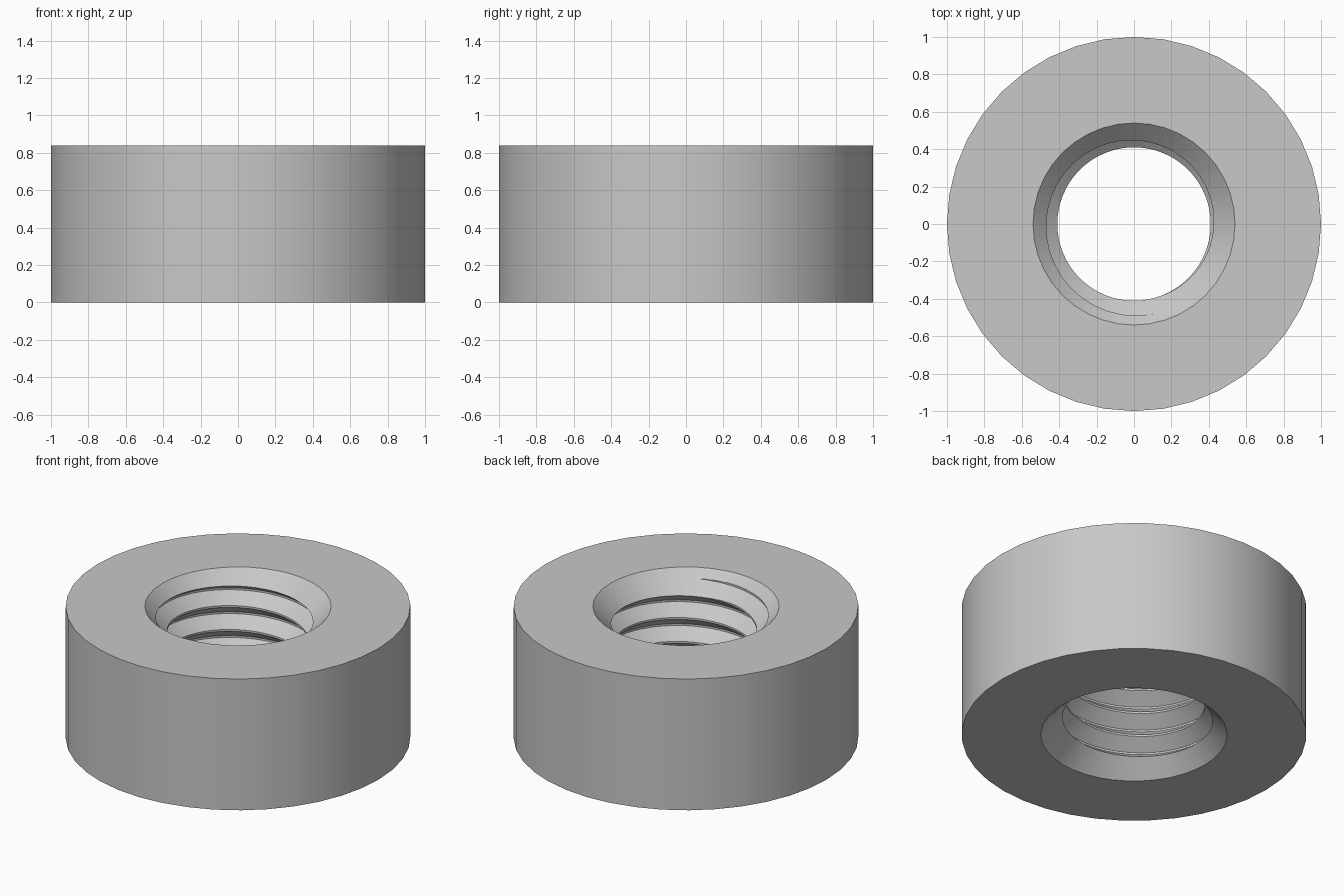
import bpy, bmesh, math
from mathutils import Vector

old = bpy.data.objects.get("Cube")
if old:
    bpy.data.objects.remove(old, do_unlink=True)

HEIGHT, OUTER, MOUTH, BORE = 0.84, 1.0, 0.54, 0.40
MAJOR, MINOR, PITCH, FLAT = 0.49, 0.41, 0.153, 0.012
SIDES, STEPS, TURNS = 40, 64, 8

steel = bpy.data.materials.new("light_grey_metal")
steel.use_nodes = True
grey = (0.58, 0.58, 0.58, 1)
steel.diffuse_color = grey
steel.node_tree.nodes["Principled BSDF"].inputs["Base Color"].default_value = grey


def make_object(name, bm):
    bmesh.ops.recalc_face_normals(bm, faces=bm.faces)
    mesh = bpy.data.meshes.new(name)
    bm.to_mesh(mesh)
    bm.free()
    mesh.materials.append(steel)
    obj = bpy.data.objects.new(name, mesh)
    bpy.context.collection.objects.link(obj)
    return obj


def polar(r, a, z):
    return Vector((r * math.cos(a), r * math.sin(a), z))


# Round body with a countersunk bore, turned from a closed profile
cut = MOUTH - BORE
profile = [(OUTER, 0), (OUTER, HEIGHT), (MOUTH, HEIGHT),
           (BORE, HEIGHT - cut), (BORE, cut), (MOUTH, 0)]
bm = bmesh.new()
rings = [[bm.verts.new(polar(r, math.tau * i / SIDES, z)) for i in range(SIDES)]
         for r, z in profile]
for k, ring in enumerate(rings):
    nxt = rings[(k + 1) % len(rings)]
    for i in range(SIDES):
        j = (i + 1) % SIDES
        bm.faces.new((ring[i], ring[j], nxt[j], nxt[i]))
nut = make_object("round_nut", bm)

# Threaded rod that cuts the helical groove
flank = PITCH / 2 - FLAT
section = [(MAJOR, 0), (MINOR, flank), (MINOR, flank + FLAT), (MAJOR, PITCH - FLAT)]
start = HEIGHT - 0.05 - 6 * PITCH
bm = bmesh.new()
chains = []
for r, dz in section:
    chain = []
    for i in range(STEPS * TURNS + 1):
        turn = i / STEPS
        chain.append(bm.verts.new(polar(r, math.tau * (turn - 0.25), start + dz + PITCH * turn)))
    chains.append(chain)
chains.append(chains[0][STEPS:])
for low, high in zip(chains, chains[1:]):
    for i in range(min(len(low), len(high)) - 1):
        bm.faces.new((low[i], low[i + 1], high[i + 1], high[i]))

# Close both rod ends with fans
middle = start + PITCH * TURNS / 2
bottom = bm.verts.new((0, 0, start - PITCH))
top = bm.verts.new((0, 0, start + PITCH * (TURNS + 1)))
for e in [e for e in bm.edges if e.is_boundary]:
    a, b = e.verts
    bm.faces.new((a, b, bottom if a.co.z < middle else top))
tap = make_object("thread_cutter", bm)

# Cut the thread and remove the cutter
mod = nut.modifiers.new("thread", 'BOOLEAN')
mod.operation = 'DIFFERENCE'
mod.solver = 'EXACT'
mod.object = tap
bpy.ops.object.select_all(action='DESELECT')
bpy.context.view_layer.objects.active = nut
nut.select_set(True)
bpy.ops.object.modifier_apply(modifier=mod.name)
bpy.data.objects.remove(tap, do_unlink=True)
bpy.ops.object.shade_smooth_by_angle(angle=math.radians(25))
